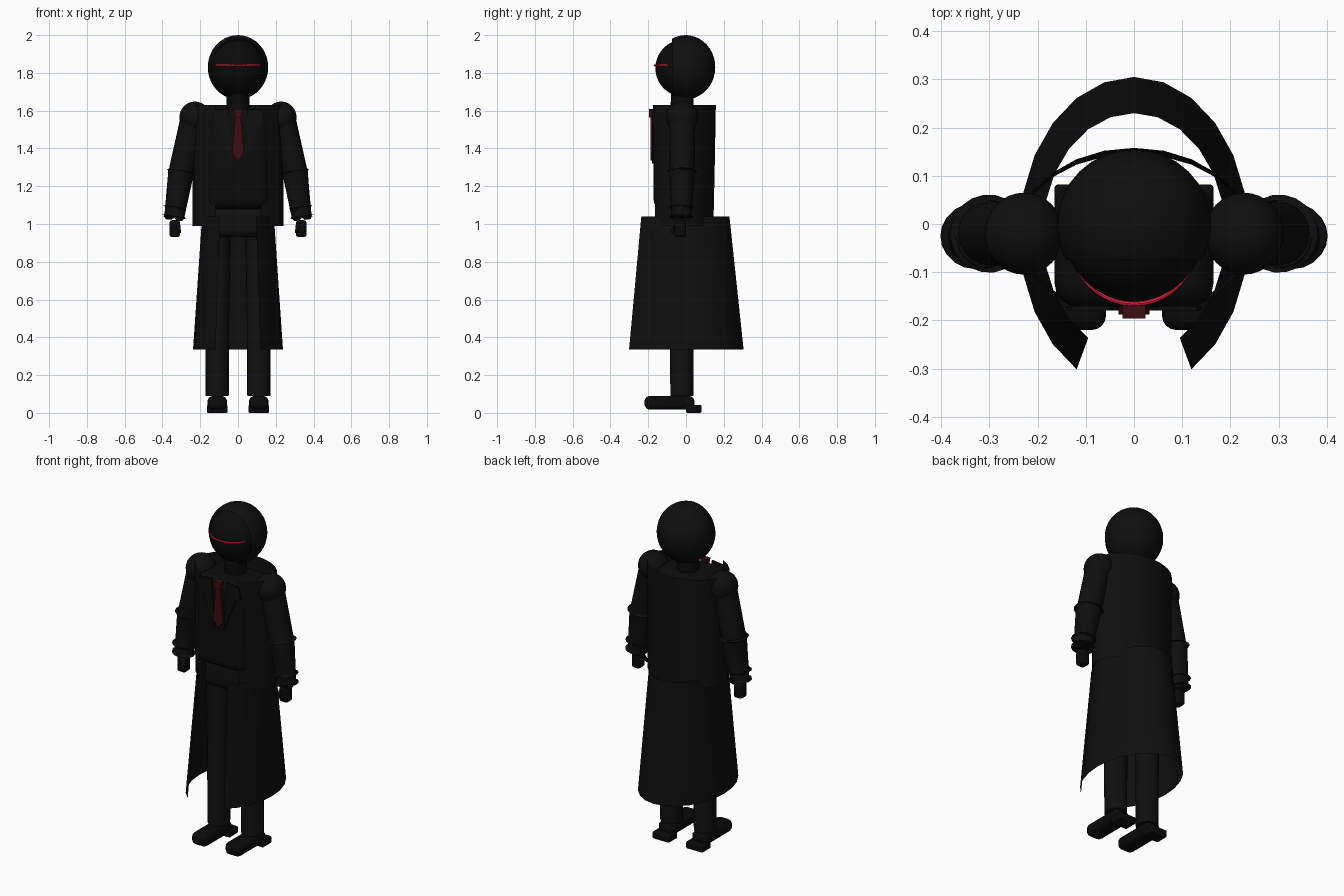
import bpy, bmesh, math
from mathutils import Vector

if "Cube" in bpy.data.objects:
    bpy.data.objects.remove(bpy.data.objects["Cube"])


def material(name, r, g, b):
    m = bpy.data.materials.new(name)
    m.diffuse_color = (r, g, b, 1)
    m.use_nodes = True
    m.node_tree.nodes["Principled BSDF"].inputs["Base Color"].default_value = m.diffuse_color
    return m


COAT = material("coat black", 0.0045, 0.0045, 0.0045)
SUIT = material("suit black", 0.0035, 0.0035, 0.0035)
TROUSER = material("trouser black", 0.005, 0.005, 0.005)
FACE = material("mask black", 0.003, 0.003, 0.003)
RED = material("glowing red", 0.8, 0.018, 0.05)
TIE = material("dark red", 0.045, 0.004, 0.005)


def finish(bm, name, mat, angle=40):
    bmesh.ops.recalc_face_normals(bm, faces=bm.faces)
    me = bpy.data.meshes.new(name)
    bm.to_mesh(me)
    bm.free()
    me.materials.append(mat)
    ob = bpy.data.objects.new(name, me)
    bpy.context.collection.objects.link(ob)
    bpy.ops.object.select_all(action='DESELECT')
    ob.select_set(True)
    bpy.context.view_layer.objects.active = ob
    if angle:
        bpy.ops.object.shade_smooth_by_angle(angle=math.radians(angle))
    return ob


def ball(name, centre, radii, mat, cut_y=None):
    bm = bmesh.new()
    bmesh.ops.create_uvsphere(bm, u_segments=32, v_segments=20, radius=1)
    for v in bm.verts:
        v.co = Vector(centre) + Vector([c * r for c, r in zip(v.co, radii)])
    if cut_y is not None:  # open the front
        bmesh.ops.bisect_plane(bm, geom=bm.verts[:] + bm.edges[:] + bm.faces[:],
                               plane_co=(0, cut_y, 0), plane_no=(0, -1, 0), clear_outer=True)
    return finish(bm, name, mat)


def limb(name, a, b, r1, r2, mat, bevel=0.0):
    a, b = Vector(a), Vector(b)
    bm = bmesh.new()
    bmesh.ops.create_cone(bm, cap_ends=True, segments=20, radius1=r1, radius2=r2, depth=(b - a).length)
    rot = (b - a).to_track_quat('Z', 'Y')
    for v in bm.verts:
        v.co = rot @ v.co + (a + b) / 2
    if bevel:
        rim = [e for e in bm.edges if any(len(f.verts) > 4 for f in e.link_faces)]
        bmesh.ops.bevel(bm, geom=rim, offset=bevel, segments=3, profile=0.5, affect='EDGES')
    return finish(bm, name, mat)


def box(name, lo, hi, bevel, mat):
    bm = bmesh.new()
    bmesh.ops.create_cube(bm, size=1)
    for v in bm.verts:
        v.co = Vector([l + (c + 0.5) * (h - l) for c, l, h in zip(v.co, lo, hi)])
    bmesh.ops.bevel(bm, geom=bm.edges[:], offset=bevel, segments=4, profile=0.5, affect='EDGES')
    return finish(bm, name, mat)


def plate(name, outline, y0, y1, mat):
    bm = bmesh.new()
    f = bm.faces.new([bm.verts.new((x, y0, z)) for x, z in outline])
    ext = bmesh.ops.extrude_face_region(bm, geom=[f])['geom']
    for v in ext:
        if isinstance(v, bmesh.types.BMVert):
            v.co.y = y1
    return finish(bm, name, mat, 0)


def coat_shell(name, rings):
    """Elliptical sheet in 15 degree steps, left open at the front."""
    bm = bmesh.new()
    rows = []
    for z, rx, ry in rings:
        rows.append([bm.verts.new((rx * math.sin(math.radians(t)),
                                   -0.02 + ry * math.cos(math.radians(t)), z))
                     for t in range(-150, 151, 15)])
    for lo, hi in zip(rows, rows[1:]):
        for i in range(len(lo) - 1):
            bm.faces.new((lo[i], lo[i + 1], hi[i + 1], hi[i]))
    return finish(bm, name, COAT)


# head, hood and visor
ball("masked_head", (0, -0.015, 1.825), (0.145, 0.147, 0.15), FACE)
ball("hood", (0, -0.002, 1.83), (0.16, 0.157, 0.17), COAT, cut_y=-0.075)
limb("neck", (0, -0.02, 1.55), (0, -0.02, 1.70), 0.062, 0.06, FACE)

bm = bmesh.new()
rows = []
for i in range(25):
    t = math.radians(-110 + 220 * i / 24)
    rows.append([bm.verts.new(((0.128 + 0.005 * math.cos(p)) * math.sin(t),
                               -0.038 - (0.128 + 0.005 * math.cos(p)) * math.cos(t),
                               1.84 + 0.005 * math.sin(p)))
                 for p in [k * math.tau / 8 for k in range(8)]])
for a, b in zip(rows, rows[1:]):
    for k in range(8):
        bm.faces.new((a[k], a[(k + 1) % 8], b[(k + 1) % 8], b[k]))
bm.faces.new(rows[0])
bm.faces.new(rows[-1])
finish(bm, "visor_strip", RED)

# jacket, hips and tie
box("jacket", (-0.165, -0.172, 1.08), (0.165, 0.08, 1.61), 0.05, SUIT)
box("hips", (-0.15, -0.12, 0.93), (0.15, 0.07, 1.12), 0.04, TROUSER)
plate("tie_blade", [(-0.014, 1.57), (-0.032, 1.375), (0, 1.335), (0.032, 1.375), (0.014, 1.57)],
      -0.188, -0.165, TIE)
plate("tie_knot", [(-0.024, 1.61), (-0.014, 1.565), (0.014, 1.565), (0.024, 1.61)],
      -0.196, -0.165, TIE)

# long coat
coat_shell("coat_body", [(0.99, 0.24, 0.165), (1.30, 0.24, 0.172), (1.63, 0.24, 0.178)])
coat_shell("coat_skirt", [(0.335, 0.238, 0.325), (1.04, 0.19, 0.25)])

for s, side in ((-1, "left"), (1, "right")):
    # lapels
    plate(side + "_lapel", [(s * 0.05, 1.61), (s * 0.13, 1.60), (s * 0.14, 1.53),
                            (s * 0.11, 1.52), (s * 0.03, 1.32)], -0.179, -0.17, COAT)
    # arms
    ball(side + "_shoulder", (s * 0.228, -0.02, 1.565), (0.082, 0.085, 0.083), COAT)
    limb(side + "_upper_arm", (s * 0.232, -0.02, 1.57), (s * 0.300, -0.02, 1.283), 0.07, 0.066, COAT)
    limb(side + "_forearm", (s * 0.301, -0.02, 1.28), (s * 0.337, -0.025, 1.04), 0.069, 0.052, COAT, 0.012)
    limb(side + "_cuff", (s * 0.332, -0.025, 1.09), (s * 0.339, -0.025, 1.035), 0.053, 0.048, SUIT, 0.015)
    # hands
    box(side + "_hand", (s * 0.335 - 0.028, -0.06, 0.93), (s * 0.335 + 0.028, 0.0, 1.02), 0.015, FACE)
    limb(side + "_thumb", (s * 0.318, -0.05, 0.995), (s * 0.31, -0.078, 0.955), 0.012, 0.009, FACE)
    # legs
    limb(side + "_thigh", (s * 0.11, -0.02, 1.0), (s * 0.11, -0.02, 0.57), 0.072, 0.065, TROUSER)
    limb(side + "_shin", (s * 0.11, -0.022, 0.58), (s * 0.11, -0.022, 0.09), 0.064, 0.061, TROUSER)
    # shoes
    box(side + "_shoe", (s * 0.11 - 0.052, -0.22, 0.017), (s * 0.11 + 0.052, 0.045, 0.09), 0.03, FACE)
    box(side + "_heel", (s * 0.11 - 0.055, 0.0, 0.0), (s * 0.11 + 0.055, 0.082, 0.042), 0.008, FACE)
